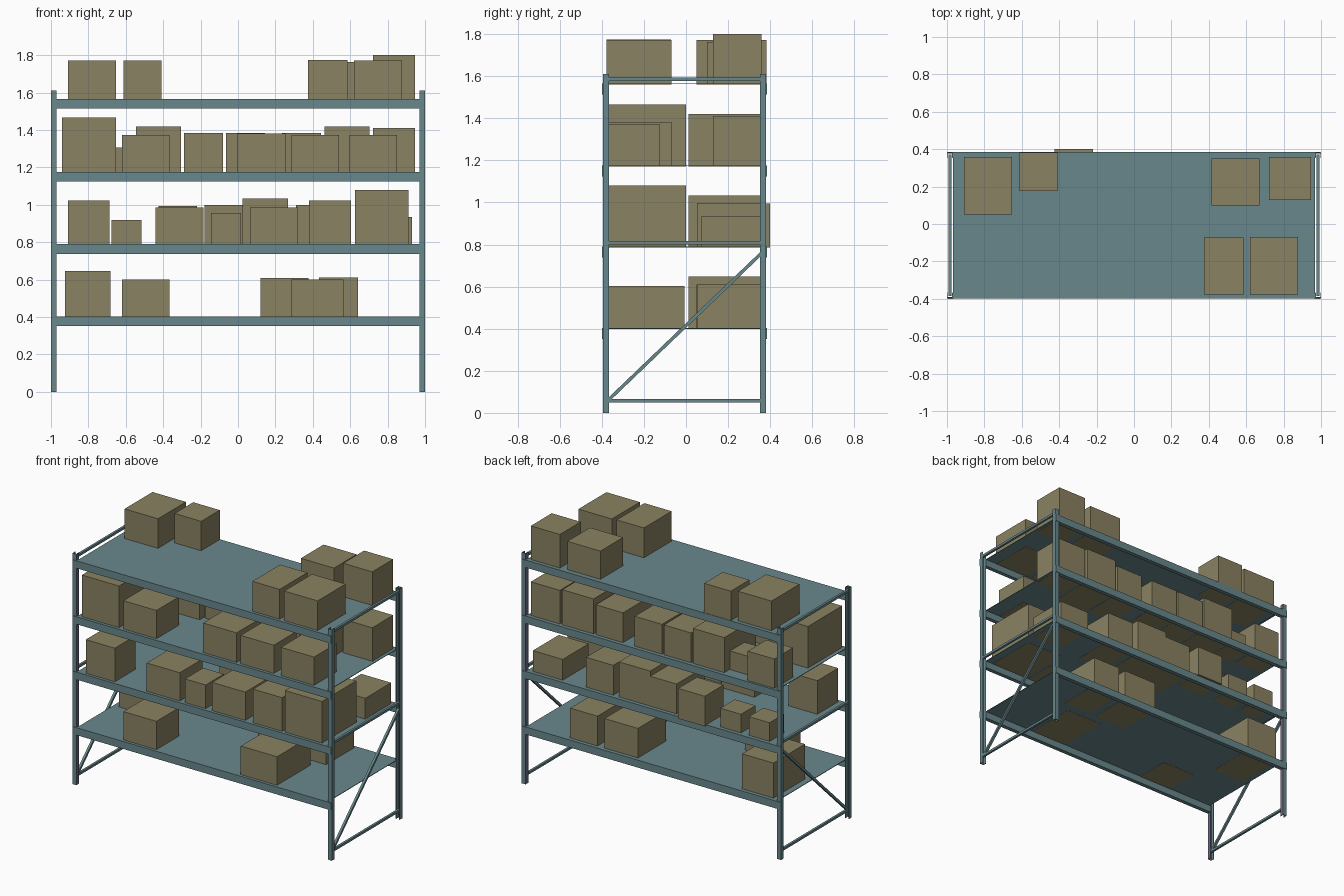
import bpy, bmesh, math
from mathutils import Vector

if "Cube" in bpy.data.objects:
    bpy.data.objects.remove(bpy.data.objects["Cube"])


def material(name, rgb):
    m = bpy.data.materials.new(name)
    m.diffuse_color = (*rgb, 1)
    m.use_nodes = True
    m.node_tree.nodes["Principled BSDF"].inputs["Base Color"].default_value = m.diffuse_color
    return m


STEEL = material("blue grey steel", (0.141, 0.242, 0.262))
CARD = material("brown cardboard", (0.255, 0.223, 0.122))
PURPLE = material("dull purple steel", (0.15, 0.135, 0.225))


def finish(bm, name, mats):
    bmesh.ops.recalc_face_normals(bm, faces=bm.faces)
    me = bpy.data.meshes.new(name)
    bm.to_mesh(me)
    bm.free()
    for m in mats:
        me.materials.append(m)
    ob = bpy.data.objects.new(name, me)
    bpy.context.collection.objects.link(ob)
    return ob


def box(name, x0, x1, y0, y1, z0, z1, mat):
    bm = bmesh.new()
    bmesh.ops.create_cube(bm, size=1)
    for v in bm.verts:
        v.co = Vector(((x0 + x1) / 2 + v.co.x * (x1 - x0),
                       (y0 + y1) / 2 + v.co.y * (y1 - y0),
                       (z0 + z1) / 2 + v.co.z * (z1 - z0)))
    return finish(bm, name, [mat])


def bar(name, x, a, b, t):
    """Square bar in the yz plane between points a and b."""
    dy, dz = b[0] - a[0], b[1] - a[1]
    n = math.hypot(dy, dz)
    ob = box(name, -t / 2, t / 2, -n / 2, n / 2, -t / 2, t / 2, STEEL)
    ob.location = (x, (a[0] + b[0]) / 2, (a[1] + b[1]) / 2)
    ob.rotation_euler.x = math.atan2(dz, dy)


def upright(name, sx, yout, sy):
    """C channel, web on the outer y side, open towards the rack centre."""
    w, d, t, h = 0.03, 0.029, 0.004, 1.61
    prof = [(0, 0), (w, 0), (w, d), (w - t, d), (w - t, t), (t, t), (t, d), (0, d)]
    bm = bmesh.new()
    f = bm.faces.new([bm.verts.new((sx * (1 - px), yout - sy * py, 0)) for px, py in prof])
    r = bmesh.ops.extrude_face_region(bm, geom=[f])
    for v in r["geom"]:
        if isinstance(v, bmesh.types.BMVert):
            v.co.z = h
    # inner flange gets the second colour
    for f in bm.faces:
        if all(abs(abs(v.co.x) - (1 - w)) < 1e-4 for v in f.verts):
            f.material_index = 1
    finish(bm, name, [STEEL, PURPLE])


# End frames
YF, YB = -0.395, 0.381
for sx, side in ((-1, "left"), (1, "right")):
    upright(f"{side}_front_upright", sx, YF, -1)
    upright(f"{side}_back_upright", sx, YB, 1)
    for i, z in enumerate((0.058, 0.808, 1.585)):
        bar(f"{side}_cross_brace_{i}", sx * 0.985, (YF + 0.01, z), (YB - 0.01, z), 0.016)
    bar(f"{side}_diagonal_brace", sx * 0.985, (-0.37, 0.06), (0.365, 0.765), 0.016)

# Shelves: thin deck, front and back beams, end connectors
DECKS = (0.403, 0.79, 1.176, 1.566)
for i, z in enumerate(DECKS):
    box(f"deck_{i}", -0.967, 0.967, -0.385, 0.375, z - 0.004, z, STEEL)
    box(f"front_beam_{i}", -0.97, 0.97, -0.398, -0.37, z - 0.052, z, STEEL)
    box(f"back_beam_{i}", -0.97, 0.97, 0.356, 0.385, z - 0.052, z, STEEL)
    for sx in (-1, 1):
        xs = sorted((sx * 0.965, sx * 0.998))
        box(f"front_connector_{i}", *xs, -0.4, -0.396, z - 0.05, z, STEEL)
        box(f"back_connector_{i}", *xs, 0.382, 0.386, z - 0.05, z, STEEL)

# Stock carton sizes: width, depth, height
SIZES = {
    "wide": (.258, .308, .206), "cube": (.205, .205, .205), "flat": (.255, .25, .197),
    "medium": (.224, .23, .234), "large": (.287, .377, .29), "small": (.16, .16, .13),
    "narrow": (.16, .2, .165), "deep": (.242, .347, .244), "long": (.28, .37, .199),
    "oblong": (.21, .305, .208), "low": (.23, .285, .145),
}


def carton_row(level, edge, cartons):
    """Cartons by size and left edge, pushed up to the front or back edge."""
    z = DECKS[level]
    for j, (kind, x, *y) in enumerate(cartons):
        w, d, h = SIZES[kind]
        y0 = -0.377 if edge == "front" else (y[0] if y else 0.358) - d
        box(f"{edge}_carton_{level}_{j}", x, x + w, y0, y0 + d, z - 0.005, z + h, CARD)


carton_row(0, "front", [("flat", -.62), ("long", .285)])
carton_row(0, "back", [("deep", -.925), ("wide", .12), ("oblong", .432)])
carton_row(1, "front", [("medium", -.91), ("flat", -.44), ("narrow", -.145),
                        ("flat", .065), ("medium", .38), ("large", .625)])
carton_row(1, "back", [("low", .70), ("oblong", .31), ("deep", .025), ("oblong", -.178),
                       ("cube", -.425, .40), ("small", -.675), ("small", -.895)])
carton_row(2, "front", [("large", -.94), ("flat", -.62), ("wide", -.005),
                        ("flat", .285), ("flat", .595)])
carton_row(2, "back", [("medium", .722), ("deep", .462), ("oblong", .235), ("oblong", -.065),
                       ("oblong", -.29), ("deep", -.546), ("small", -.71, .3), ("cube", -.94, .37)])
carton_row(3, "front", [("oblong", .375), ("wide", .62)])
carton_row(3, "back", [("wide", -.91), ("cube", -.613, .382), ("flat", .415, .35), ("medium", .722)])
